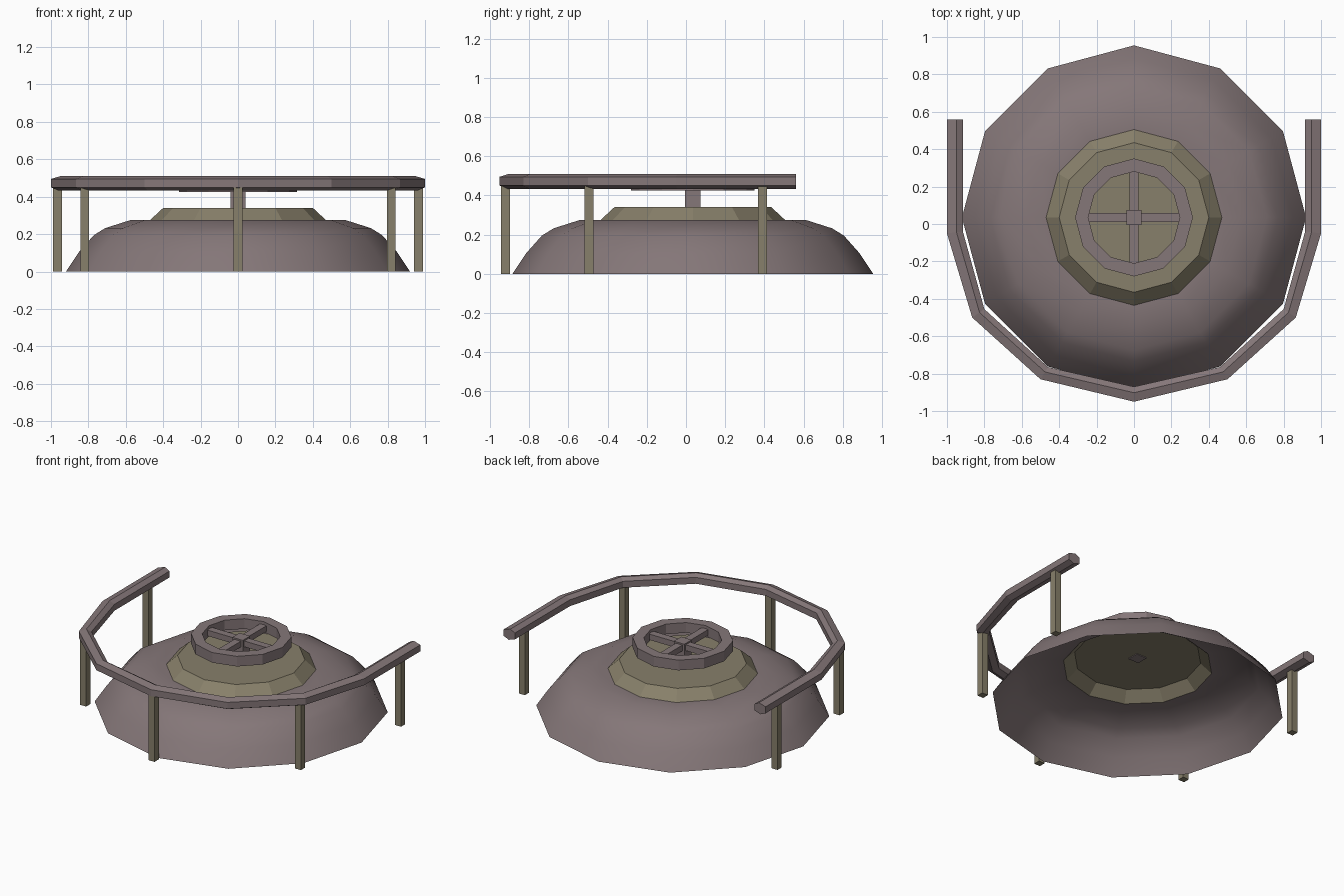
import bpy, bmesh, math
from mathutils import Vector

if "Cube" in bpy.data.objects:
    bpy.data.objects.remove(bpy.data.objects["Cube"])

CY = 0.035   # shared centre of the round parts
N = 12       # sides of the round parts


def material(name, rgb):
    m = bpy.data.materials.new(name)
    m.diffuse_color = (*rgb, 1)
    m.use_nodes = True
    m.node_tree.nodes["Principled BSDF"].inputs["Base Color"].default_value = m.diffuse_color
    return m


mauve = material("dusty mauve", (0.235, 0.185, 0.19))
khaki = material("khaki", (0.245, 0.215, 0.145))


def make(name, verts, faces, mat, smooth=False, fix=True):
    me = bpy.data.meshes.new(name)
    me.from_pydata(verts, [], faces)
    if fix:
        bm = bmesh.new()
        bm.from_mesh(me)
        bmesh.ops.recalc_face_normals(bm, faces=bm.faces)
        bm.to_mesh(me)
        bm.free()
    me.materials.append(mat)
    for p in me.polygons:
        p.use_smooth = smooth
    ob = bpy.data.objects.new(name, me)
    bpy.context.collection.objects.link(ob)
    return ob


def lathe(name, profile, mat, smooth=False, closed=False, cap=False):
    # profile is (radius, z) from the bottom up
    verts, faces = [], []
    for r, z in profile:
        for i in range(N):
            a = math.tau * i / N
            verts.append((r * math.cos(a), CY + r * math.sin(a), z))
    k = len(profile)
    for j in range(k if closed else k - 1):
        for i in range(N):
            a, b = j * N, (j + 1) % k * N
            n = (i + 1) % N
            faces.append((a + i, a + n, b + n, b + i))
    if cap:
        faces.append(tuple((k - 1) * N + i for i in range(N)))
    return make(name, verts, faces, mat, smooth, fix=closed)


def box(name, c, s, mat):
    verts = [(c[0] + x * s[0] / 2, c[1] + y * s[1] / 2, c[2] + z * s[2] / 2)
             for x in (-1, 1) for y in (-1, 1) for z in (-1, 1)]
    faces = [(0, 1, 3, 2), (4, 6, 7, 5), (0, 4, 5, 1), (2, 3, 7, 6), (0, 2, 6, 4), (1, 5, 7, 3)]
    return make(name, verts, faces, mat)


# Open dome shell and the raised hub on it
lathe("dome", [(0.92, 0), (0.85, 0.105), (0.77, 0.195), (0.71, 0.232),
               (0.575, 0.275), (0.47, 0.275)], mauve, smooth=True)
lathe("hub", [(0.47, 0.275), (0.40, 0.34)], khaki, cap=True)

# Hand wheel on a square column
lathe("wheel_rim", [(0.315, 0.425), (0.315, 0.495), (0.245, 0.495), (0.245, 0.425)],
      mauve, closed=True)
box("wheel_column", (0, CY, 0.41), (0.08, 0.08, 0.15), mauve)
box("wheel_spoke_x", (0, CY, 0.455), (0.50, 0.05, 0.04), mauve)
box("wheel_spoke_y", (0, CY, 0.455), (0.05, 0.50, 0.04), mauve)

# Curved rail: six-sided section swept between an outer and an inner path
outer = [(-1, 0.56), (-1, -0.05), (-0.865, -0.5), (-0.5, -0.83), (0, -0.95)]
inner = [(-0.915, 0.56), (-0.915, -0.04), (-0.80, -0.455), (-0.46, -0.765), (0, -0.87)]
outer += [(-x, y) for x, y in outer[-2::-1]]
inner += [(-x, y) for x, y in inner[-2::-1]]
section = [(0, 0.45), (0, 0.495), (0.6, 0.51), (1, 0.492), (1, 0.448), (0.45, 0.433)]
verts, faces = [], []
for o, i in zip(outer, inner):
    for t, z in section:
        p = Vector(o).lerp(Vector(i), t)
        verts.append((p.x, p.y, z))
k = len(section)
for j in range(len(outer) - 1):
    for i in range(k):
        n = (i + 1) % k
        faces.append((j * k + i, j * k + n, (j + 1) * k + n, (j + 1) * k + i))
faces += [tuple(range(k)), tuple(range(len(verts) - k, len(verts)))]
make("rail", verts, faces, mauve)

# Rail posts
for name, x, y in (("front_post", 0, -0.92), ("left_front_post", -0.82, -0.495),
                   ("right_front_post", 0.82, -0.495), ("left_back_post", -0.965, 0.39),
                   ("right_back_post", 0.965, 0.39)):
    box(name, (x, y, 0.225), (0.046, 0.046, 0.45), khaki)
